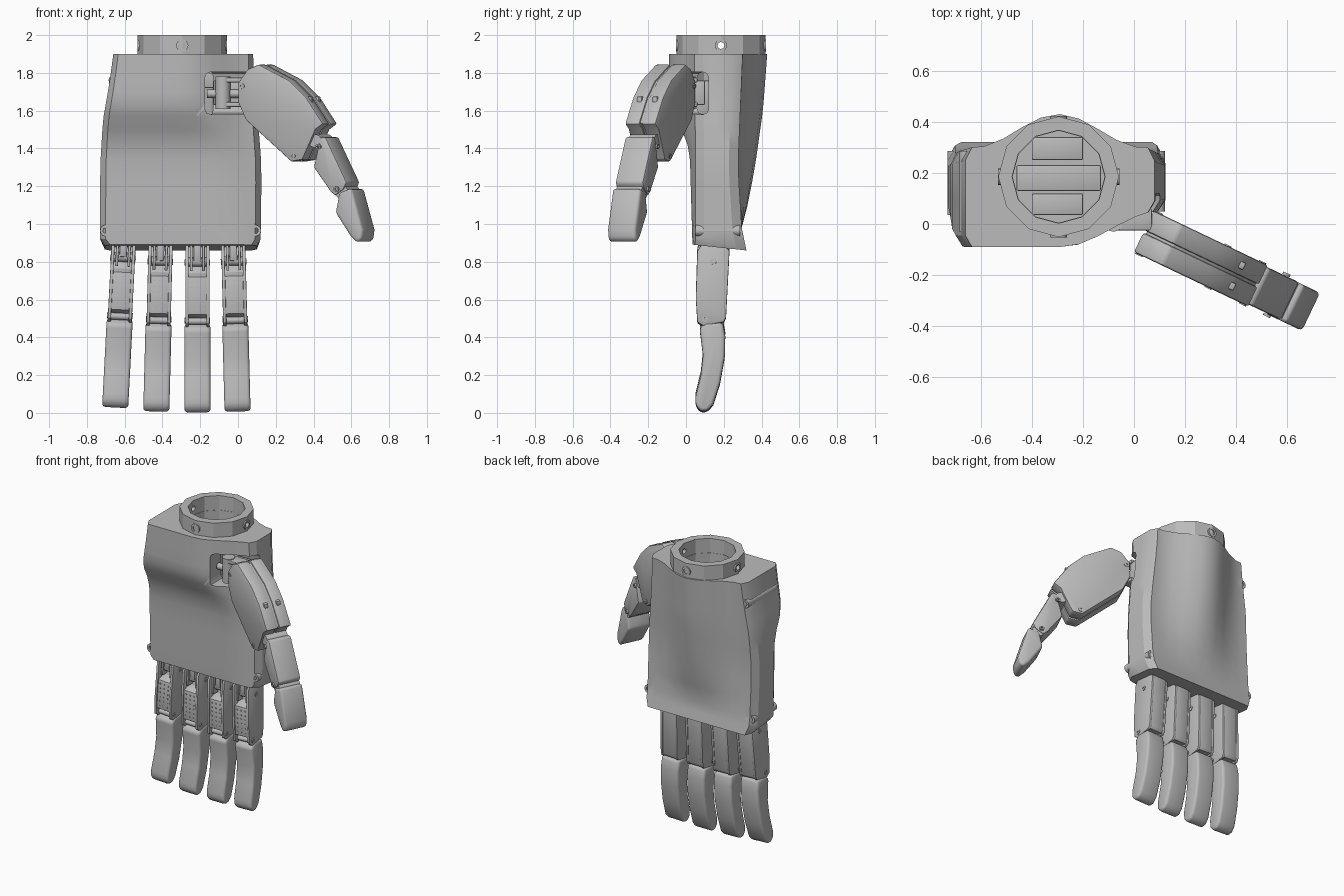
import bpy, bmesh, math
from mathutils import Matrix, Vector

cube = bpy.data.objects.get("Cube")
if cube:
    bpy.data.objects.remove(cube)

grey = bpy.data.materials.new("matte_grey")
grey.use_nodes = True
grey.diffuse_color = (0.5, 0.5, 0.5, 1)
grey.node_tree.nodes["Principled BSDF"].inputs["Base Color"].default_value = (0.5, 0.5, 0.5, 1)


def finish(name, bm, M=Matrix(), bevel=0, segments=2):
    bmesh.ops.recalc_face_normals(bm, faces=bm.faces)
    if bevel:
        edges = [e for e in bm.edges if e.calc_face_angle(0) > 0.6]
        bmesh.ops.bevel(bm, geom=edges, offset=bevel, segments=segments,
                        profile=0.5, affect='EDGES', clamp_overlap=True)
    bm.transform(M)
    bmesh.ops.recalc_face_normals(bm, faces=bm.faces)
    mesh = bpy.data.meshes.new(name)
    bm.to_mesh(mesh)
    bm.free()
    mesh.materials.append(grey)
    ob = bpy.data.objects.new(name, mesh)
    bpy.context.collection.objects.link(ob)
    return ob


def select(ob):
    bpy.ops.object.select_all(action='DESELECT')
    ob.select_set(True)
    bpy.context.view_layer.objects.active = ob


def smooth(ob, degrees=32):
    select(ob)
    bpy.ops.object.shade_smooth_by_angle(angle=math.radians(degrees))
    return ob


def prism(name, pts, lo, hi, M=Matrix(), bevel=0.01, segments=2):
    """Outline in local XZ, extruded along local Y."""
    bm = bmesh.new()
    a, b = ([bm.verts.new((x, h, z)) for x, z in pts] for h in (lo, hi))
    bm.faces.new(a)
    bm.faces.new(b)
    for i in range(len(pts)):
        j = (i + 1) % len(pts)
        bm.faces.new((a[i], a[j], b[j], b[i]))
    return smooth(finish(name, bm, M, bevel, segments))


def box(name, lo, hi, M=Matrix(), bevel=0.006):
    pts = [(lo[0], lo[2]), (hi[0], lo[2]), (hi[0], hi[2]), (lo[0], hi[2])]
    return prism(name, pts, lo[1], hi[1], M, bevel)


def rod(name, start, end, r, M=Matrix(), hole=0, sides=16):
    """Cylinder, or a tube when hole is given."""
    start, end = Vector(start), Vector(end)
    axis = end - start
    T = M @ Matrix.Translation(start) @ axis.to_track_quat('Z', 'Y').to_matrix().to_4x4()
    bm = bmesh.new()
    loops = []
    for rad, z in [(r, 0), (r, axis.length)] + ([(hole, axis.length), (hole, 0)] if hole else []):
        loops.append([bm.verts.new((rad * math.cos(k * math.tau / sides),
                                    rad * math.sin(k * math.tau / sides), z)) for k in range(sides)])
    pairs = list(zip(loops, loops[1:] + loops[:1])) if hole else [loops]
    for a, b in pairs:
        for k in range(sides):
            j = (k + 1) % sides
            bm.faces.new((a[k], a[j], b[j], b[k]))
    if not hole:
        for loop in loops:
            bm.faces.new(loop)
    return smooth(finish(name, bm, T), 28)


def cut(ob, cutters):
    for c in cutters:
        c.hide_render = True
        m = ob.modifiers.new("cut", 'BOOLEAN')
        m.operation, m.solver, m.object = 'DIFFERENCE', 'EXACT', c
        select(ob)
        bpy.ops.object.modifier_apply(modifier=m.name)
        bpy.data.objects.remove(c)


def lerp(table, z):
    """Piecewise linear lookup, table ordered from high z to low z."""
    for (z1, v1), (z0, v0) in zip(table, table[1:]):
        if z >= z0:
            return v0 + (v1 - v0) * min(1, (z - z0) / (z1 - z0))
    return table[-1][1]


# Palm shell: lofted rings with a heel bulge in front and a wrist ridge behind
LEFT = [(1.9, -.66), (1.75, -.68), (1.55, -.715), (1.3, -.73), (.92, -.73), (.86, -.705)]
RIGHT = [(1.9, .08), (1.75, .085), (1.5, .11), (1.3, .125), (.92, .12), (.86, .1)]
FRONT = [(1.9, -.09), (1.65, -.09), (1.58, -.07), (1.48, -.01), (1.38, .02), (.86, .035)]
BACK = [(1.9, .3), (1.3, .275), (.98, .295), (.86, .32)]
RIDGE = [(1.9, .13), (1.6, .12), (1.3, .09), (1.12, .045), (.98, 0), (.86, 0)]
COLUMNS = [.035, .1, .2, .3, .4, .5, .6, .7, .8, .9, .965]


def front_y(x, z):
    t = max(0, min(1, (x + .28) / .38))
    return max(lerp(FRONT, z), -.09 + .14 * t * t * (3 - 2 * t))


def back_y(x, z):
    t = max(-1, min(1, (x + .295) / .33))
    return lerp(BACK, z) + lerp(RIDGE, z) * math.cos(t * math.pi / 2) ** 2


def palm_ring(z):
    l, r = lerp(LEFT, z), lerp(RIGHT, z)
    xs = [l + (r - l) * u for u in COLUMNS]
    front = [(x, front_y(x, z)) for x in xs]
    back = [(x, back_y(x, z)) for x in reversed(xs)]
    sides = []
    for x, f, b in ((r, front[-1][1], back[0][1]), (l, front[0][1], back[-1][1])):
        sides.append([(x, f + .045), (x, (f + b) / 2), (x, b - .05)])
    return front + sides[0] + back + sides[1][::-1]


bm = bmesh.new()
rings = []
for z in (1.9, 1.8, 1.7, 1.64, 1.57, 1.5, 1.42, 1.34, 1.22, 1.1, .98, .92, .86):
    drop = 1 if z < .9 else 0
    rings.append([bm.verts.new((x, y, z + drop * .03 * (.32 - y) / .28)) for x, y in palm_ring(z)])
for a, b in zip(rings, rings[1:]):
    for i in range(len(a)):
        j = (i + 1) % len(a)
        bm.faces.new((a[i], a[j], b[j], b[i]))
bm.faces.new(rings[0])
bm.faces.new(rings[-1])
palm = finish("palm_shell", bm)
WX, WY = -.295, .185
bolts = [(-.655, 1.76), (-.7, .965), (.092, .965)]
cut(palm, [rod("wrist_cavity", (WX, WY, 1.58), (WX, WY, 2.1), .18, sides=12),
           box("thumb_recess", (-.175, -.3, 1.58), (.2, .12, 1.805), bevel=.03)]
    + [rod("bolt_hole", (x, -.3, z), (x, .6, z), .028) for x, z in bolts])
smooth(palm, 30)

# Bolt bushings through the palm corners
for x, z in bolts:
    y0 = max(front_y(x, z), -.03 if z > 1.5 else .035)
    rod("bolt_bushing", (x, y0, z), (x, .285, z), .03, hole=.015)

# Wrist collar with four cross-drilled holes
collar = rod("wrist_collar", (WX, WY, 1.895), (WX, WY, 2), .236, hole=.182, sides=12)
cut(collar, [rod("hole_x", (WX - .4, WY, 1.945), (WX + .4, WY, 1.945), .018),
             rod("hole_y", (WX, WY - .4, 1.945), (WX, WY + .4, 1.945), .018)])
smooth(collar, 20)
for k in range(4):
    dx, dy = [(1, 0), (0, 1), (-1, 0), (0, -1)][k]
    rod("collar_eyelet", (WX + dx * .215, WY + dy * .215, 1.945),
        (WX + dx * .238, WY + dy * .238, 1.945), .032, hole=.018)

# Actuators visible inside the wrist
box("wrist_crossbar", (-.46, .13, 1.72), (-.13, .23, 1.8))
for y0, y1 in ((.035, .12), (.25, .34)):
    box("actuator", (-.4, y0, 1.58), (-.2, y1, 1.76))

# Thumb hinge in the palm recess
rod("thumb_pivot", (-.08, .01, 1.61), (-.08, .01, 1.78), .04)
box("thumb_hinge_block", (-.13, .03, 1.63), (.06, .1, 1.76))
rod("thumb_hinge_pin", (-.165, .02, 1.69), (.05, .02, 1.69), .022)
for z in (1.62, 1.75):
    box("thumb_hinge_lug", (-.1, -.025, z), (.07, .06, z + .025))

# Thumb: outlines in a slanted vertical plane, local Y is its thickness
T = Matrix(((1, .43, 0, 0), (-.477, .9, 0, -.11), (0, 0, 1, 0), (0, 0, 0, 1)))
base = [(.0, 1.64), (.0, 1.75), (.05, 1.82), (.11, 1.845), (.27, 1.76), (.36, 1.67),
        (.45, 1.53), (.41, 1.5), (.34, 1.34), (.28, 1.33), (.04, 1.55)]
core = [(.22 + (x - .22) * .95, 1.6 + (z - 1.6) * .95) for x, z in base]
prism("thumb_base_front_shell", base, 0, .085, T, .009)
prism("thumb_base_core", core, .07, .11, T, .004)
prism("thumb_base_back_shell", base, .095, .18, T, .009)
middle = [(.395, 1.3), (.43, 1.46), (.46, 1.46), (.572, 1.22), (.555, 1.185), (.51, 1.15), (.485, 1.17)]
prism("thumb_middle", middle, .008, .172, T, .01)
tip = [(.53, 1.165), (.595, 1.19), (.655, .97), (.65, .92), (.625, .9), (.59, .935), (.51, 1.06)]
prism("thumb_tip", tip, .005, .17, T, .02, 3)
for x, z in ((.4, 1.44), (.54, 1.17)):
    rod("thumb_joint_pin", (x, .015, z), (x, .165, z), .035, T)
for x, z in ((.02, 1.73), (.29, 1.36), (.425, 1.41), (.52, 1.185)):
    for y in (-.004, .174):
        rod("thumb_screw", (x, y, z), (x, y + .01, z), .014, T, hole=.007)
for y in (.03, .12):
    box("thumb_clip", (.33, y, 1.64), (.375, y + .03, 1.675), T)

# Fingers: side outlines in YZ, extruded across the finger width
cheek = [(.06, .85), (.052, .6), (.06, .475), (.09, .455), (.2, .475), (.212, .5), (.23, .85), (.2, .89), (.085, .89)]
channel = [(.15, .89), (.12, .74), (.064, .72), (.06, .52), (.11, .5), (.2, .48), (.21, .5), (.226, .86), (.2, .89)]
distal = [(.072, .44), (.105, .47), (.195, .47), (.208, .4), (.205, .29), (.18, .15), (.145, .04),
          (.115, .005), (.08, 0), (.052, .03), (.05, .075), (.078, .19), (.09, .3)]
to_side = Matrix.Rotation(math.pi / 2, 4, 'Z')
for cx, tilt, lift in ((-.605, 3, .025), (-.41, 1.5, .005), (-.215, 0, 0), (-.025, -1.5, .005)):
    F = Matrix.Translation((cx, 0, .87 + lift)) @ Matrix.Rotation(math.radians(tilt), 4, 'Y') \
        @ Matrix.Translation((0, 0, -.87))
    S = F @ to_side
    for side in (-1, 1):
        lo, hi = sorted((side * .047, side * .064))
        prism("finger_cheek", cheek, lo, hi, S, .004)
        for y, z in ((.145, .795), (.1, .49)):
            rod("finger_screw", (side * .06, y, z), (side * .068, y, z), .016, F, hole=.007)
        box("knuckle_bracket", (side * .032 - .007, .075, .75), (side * .032 + .007, .15, .9), F, .003)
    prism("finger_back_shell", channel, -.05, .05, S, .004)
    rod("knuckle_pin", (-.05, .11, .8), (.05, .11, .8), .025, F)
    box("knuckle_link", (-.02, .08, .8), (.02, .13, .9), F)
    rod("finger_joint_pin", (-.05, .1, .485), (.05, .1, .485), .018, F)
    prism("fingertip", distal, -.069, .069, S, .022, 3)
    # Grip studs on the inner pad
    for row in range(6):
        for x in (-.03, 0, .03):
            z = .545 + row * .03
            rod("grip_stud", (x, .058, z), (x, .066, z), .005, F, sides=6)
